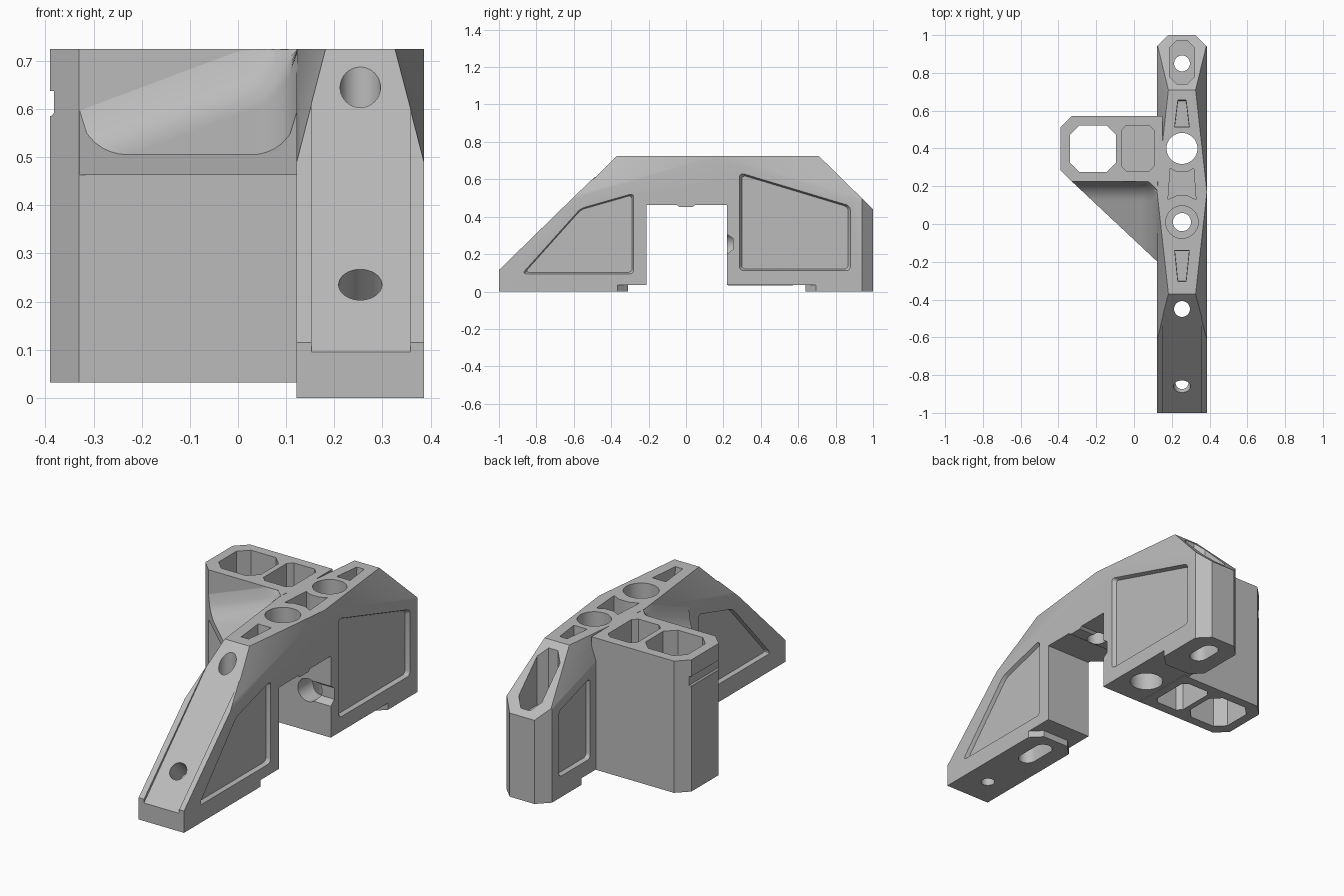
import bpy, bmesh, math
from mathutils import Vector

cube = bpy.data.objects.get("Cube")
if cube:
    bpy.data.objects.remove(cube, do_unlink=True)

grey = bpy.data.materials.new("mid_grey")
grey.use_nodes = True
grey.diffuse_color = (0.5, 0.5, 0.5, 1)
grey.node_tree.nodes["Principled BSDF"].inputs["Base Color"].default_value = (0.5, 0.5, 0.5, 1)

CX = 0.254          # centre line of the bridge
LEFT, RIGHT = 0.122, 0.386


def make(name, bm):
    bmesh.ops.recalc_face_normals(bm, faces=bm.faces)
    mesh = bpy.data.meshes.new(name)
    bm.to_mesh(mesh)
    bm.free()
    mesh.materials.append(grey)
    ob = bpy.data.objects.new(name, mesh)
    bpy.context.collection.objects.link(ob)
    return ob


def prism_bm(pts, axis, a, b, taper=1.0, rnd=0.0):
    """Extrude a 2D outline along an axis; the far end may be scaled."""
    put = {"x": lambda u, v, w: (w, u, v), "y": lambda u, v, w: (u, w, v),
           "z": lambda u, v, w: (u, v, w)}[axis]
    cu = sum(p[0] for p in pts) / len(pts)
    cv = sum(p[1] for p in pts) / len(pts)
    bm = bmesh.new()
    lo = [bm.verts.new(put(u, v, a)) for u, v in pts]
    hi = [bm.verts.new(put(cu + (u - cu) * taper, cv + (v - cv) * taper, b)) for u, v in pts]
    bm.faces.new(lo)
    bm.faces.new(hi[::-1])
    n = len(pts)
    for i in range(n):
        j = (i + 1) % n
        bm.faces.new((lo[i], hi[i], hi[j], lo[j]))
    if rnd:
        edges = [bm.edges.get((lo[i], hi[i])) for i in range(n)]
        bmesh.ops.bevel(bm, geom=edges, offset=rnd, segments=4, profile=0.5, affect="EDGES")
    return bm


def prism(name, *args, **kw):
    return make(name, prism_bm(*args, **kw))


def circle(x, y, r, n=40):
    return [(x + r * math.cos(2 * math.pi * i / n), y + r * math.sin(2 * math.pi * i / n)) for i in range(n)]


def slot(x, y, r, half):
    return [(px, py + (half if py > y + 1e-6 else -half)) for px, py in circle(x, y, r, 38)]


def octagon(x0, x1, y0, y1, c):
    return [(x0 + c, y0), (x1 - c, y0), (x1, y0 + c), (x1, y1 - c),
            (x1 - c, y1), (x0 + c, y1), (x0, y1 - c), (x0, y0 + c)]


def cut(ob, tool):
    mod = ob.modifiers.new("cut", "BOOLEAN")
    mod.operation, mod.solver, mod.object = "DIFFERENCE", "EXACT", tool
    bpy.context.view_layer.objects.active = ob
    bpy.ops.object.modifier_apply(modifier=mod.name)
    bpy.data.objects.remove(tool, do_unlink=True)


def carve(ob, pts, axis, a, b, **kw):
    cut(ob, prism("cutter", pts, axis, a, b, **kw))


# Bridge body: side profile, then tapered corners sliced off
side = [(-1, 0), (-1, 0.115), (-0.58, 0.525), (-0.37, 0.725), (0.71, 0.725), (1, 0.44),
        (1, 0), (0.64, 0), (0.64, 0.035), (0.22, 0.035), (0.22, 0.463), (0.05, 0.463),
        (0.035, 0.452), (-0.035, 0.452), (-0.05, 0.463), (-0.21, 0.463), (-0.21, 0.035),
        (-0.31, 0.035), (-0.31, 0)]
bm = prism_bm(side, "x", LEFT, RIGHT)
middle = Vector((CX, 0, 0.3))
planes = [((0.182, -0.37, 0.725), (LEFT, -0.6, 0.495), (LEFT, 0.17, 0.725)),
          ((0.182, 0.71, 0.725), (LEFT, 0.95, 0.485), (LEFT, 0.17, 0.725)),
          ((LEFT, 0.94, 0), (0.182, 1, 0), (0.182, 1, 1))]
for tri in planes:
    for mirrored in (False, True):
        p, q, r = [Vector((2 * CX - t[0] if mirrored else t[0], t[1], t[2])) for t in tri]
        no = (q - p).cross(r - p).normalized()
        if no.dot(p - middle) < 0:
            no = -no
        bmesh.ops.bisect_plane(bm, geom=bm.verts[:] + bm.edges[:] + bm.faces[:], dist=1e-5,
                               plane_co=p, plane_no=no, clear_outer=True)
        bmesh.ops.holes_fill(bm, edges=[e for e in bm.edges if e.is_boundary], sides=0)
body = make("bridge_body", bm)

# Recessed side panels with sloping borders
front_panel = [(-0.885, 0.09), (-0.275, 0.09), (-0.275, 0.53), (-0.565, 0.447)]
back_panel = [(0.28, 0.107), (0.885, 0.107), (0.885, 0.46), (0.28, 0.642)]
short_panel = [(0.62, 0.107), (0.885, 0.107), (0.885, 0.46), (0.62, 0.54)]
for face, sign, panels in ((RIGHT, 1, (front_panel, back_panel)),
                           (LEFT, -1, (front_panel, short_panel))):
    for outline in panels:
        carve(body, outline, "x", face + sign * 0.01, face - sign * 0.02, taper=0.94, rnd=0.02)

# Channel down the front slope
carve(body, [(-1.1, -0.005), (-0.37, 0.725), (-1.1, 0.85)], "x", 0.153, 0.358)

# Vertical bores, counterbores and foot slots
bores = [(circle(CX, 0.40, 0.082), -0.1, 1), (circle(CX, 0.01, 0.086), 0.6, 1),
         (circle(CX, 0.01, 0.048), 0.3, 1), (circle(CX, -0.45, 0.042), -0.1, 1),
         (slot(CX, -0.47, 0.046, 0.06), -0.1, 0.1), (circle(CX, -0.84, 0.034), -0.1, 0.2),
         (octagon(0.187, 0.321, 0.74, 0.972, 0.04), 0.4, 1),
         (circle(CX, 0.85, 0.042), -0.1, 0.5), (slot(CX, 0.85, 0.046, 0.04), -0.1, 0.1)]
for outline, z0, z1 in bores:
    carve(body, outline, "z", z0, z1)

# Bore square to the front slope
tool = prism("cutter", circle(0, 0, 0.045), "z", -0.12, 0.2)
tool.location = (CX, -0.86, 0.235)
tool.rotation_euler.x = math.radians(45)
cut(body, tool)

# Shallow lightening pockets along the top
for wide, narrow in ((0.51, 0.66), (-0.135, -0.31)):
    carve(body, [(CX - 0.041, wide), (CX + 0.041, wide), (CX + 0.023, narrow), (CX - 0.023, narrow)],
          "z", 0.8, 0.66, taper=0.9)
half = [(0.074, 0.13), (0.03, 0.15), (-0.03, 0.15), (-0.074, 0.13),
        (-0.062, 0.295), (-0.028, 0.275), (0.028, 0.275), (0.062, 0.295)]
carve(body, [(CX + x, y) for x, y in half], "z", 0.64, 0.8)

# Inner hole and side notch in the rear leg, and foot corner chamfers
carve(body, circle(CX, 0.25, 0.06), "y", 0.15, 0.34)
carve(body, [(0.2, 0.19), (0.22, 0.2), (0.25, 0.225), (0.25, 0.285), (0.22, 0.305), (0.2, 0.31)],
      "x", CX, 0.45)
for y, step in ((-0.31, -0.055), (0.64, 0.055)):
    for x, sx in ((LEFT, 1), (RIGHT, -1)):
        carve(body, [(x - sx * 0.01, y - step * 0.2), (x + sx * 0.066, y - step * 0.2),
                     (x - sx * 0.01, y + step * 1.18)], "z", -0.1, 0.035)

# Side tower with chamfered corners
tower = prism("side_tower", [(-0.33, 0.225), (0.15, 0.225), (0.15, 0.572), (-0.33, 0.572),
                             (-0.39, 0.512), (-0.39, 0.285)], "z", 0.032, 0.725)
carve(tower, octagon(-0.34, -0.095, 0.275, 0.522, 0.05), "z", -0.1, 1)
pocket = octagon(-0.065, 0.105, 0.28, 0.522, 0.025)
carve(tower, pocket, "z", 0.52, 0.9)
carve(tower, pocket, "z", -0.1, 0.36)
carve(tower, [(-0.5, 0.585), (-0.388, 0.585), (-0.382, 0.592), (-0.382, 0.637), (-0.5, 0.637)],
      "y", 0.1, 0.7)

# Gusset between tower and bridge: sloping top with coved edges
X0, X1, Y0, Y1, R = -0.33, 0.124, 0.226, -0.2, 0.095


def cove(d):
    d = min(max(d, 0), R)
    return R - math.sqrt(R * R - (R - d) ** 2)


def gusset_height(x, y):
    depth = (x - X0) / (X1 - X0) + (y - Y0) / (Y0 - Y1)
    return min(0.725, 0.505 + 0.17 * max(depth, 0) + cove(Y0 - y) + cove(X1 - x))


bm = bmesh.new()
N = 28
rows = []
for i in range(N + 1):
    x = X0 + (X1 - X0) * i / N
    row = []
    for j in range(i + 1):
        y = Y0 + (Y1 - Y0) * j / N
        row.append(bm.verts.new((x, y, gusset_height(x, y))))
    rows.append(row)
for a, b in zip(rows, rows[1:]):
    for j in range(len(a)):
        bm.faces.new((a[j], b[j], b[j + 1]))
        if j + 1 < len(a):
            bm.faces.new((a[j], b[j + 1], a[j + 1]))
low = bmesh.ops.extrude_face_region(bm, geom=bm.faces[:], use_keep_orig=True)
for v in low["geom"]:
    if isinstance(v, bmesh.types.BMVert):
        v.co.z = 0.463
gusset = make("coved_gusset", bm)

# Smooth shading with sharp edges kept
bpy.ops.object.select_all(action="DESELECT")
for ob in (body, tower, gusset):
    ob.select_set(True)
bpy.context.view_layer.objects.active = body
bpy.ops.object.shade_smooth_by_angle(angle=math.radians(25))
